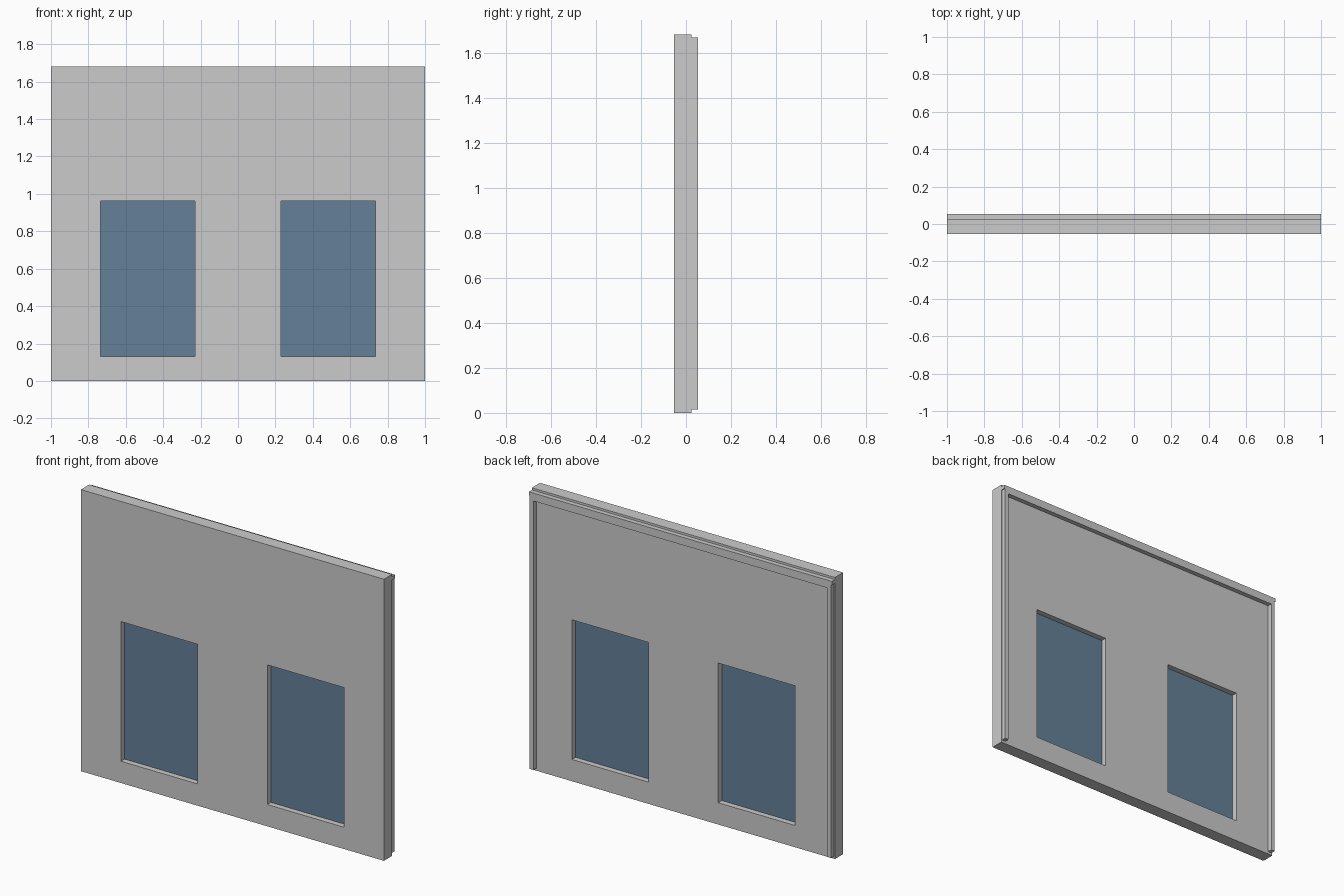
import bpy, bmesh

if "Cube" in bpy.data.objects:
    bpy.data.objects.remove(bpy.data.objects["Cube"])

H = 1.68                      # wall height
Y0, Y1, Y2 = -0.0525, 0.0245, 0.0525   # front, wall back, trim back
WIN_X, WIN_Z = (0.23, 0.735), (0.13, 0.963)


def finish(bm, name, mat=None):
    mesh = bpy.data.meshes.new(name)
    bm.to_mesh(mesh)
    bm.free()
    ob = bpy.data.objects.new(name, mesh)
    bpy.context.collection.objects.link(ob)
    if mat:
        mesh.materials.append(mat)
    return ob


def box(name, x, y, z, mat=None):
    bm = bmesh.new()
    bmesh.ops.create_cube(bm, size=1)
    for v in bm.verts:
        v.co = [r[0] if c < 0 else r[1] for c, r in zip(v.co, (x, y, z))]
    return finish(bm, name, mat)


# wall slab: front grid without the window cells, extruded to the back
xs = [-1, -WIN_X[1], -WIN_X[0], WIN_X[0], WIN_X[1], 1]
zs = [0, *WIN_Z, H]
bm = bmesh.new()
grid = [[bm.verts.new((x, Y0, z)) for z in zs] for x in xs]
for i in range(5):
    for k in range(3):
        if not (i in (1, 3) and k == 1):
            bm.faces.new((grid[i][k], grid[i + 1][k], grid[i + 1][k + 1], grid[i][k + 1]))
ext = bmesh.ops.extrude_face_region(bm, geom=bm.faces[:], use_keep_orig=True)
for g in ext["geom"]:
    if isinstance(g, bmesh.types.BMVert):
        g.co.y = Y1
bmesh.ops.recalc_face_normals(bm, faces=bm.faces[:])
finish(bm, "wall")

# glass panes in the middle of the wall, and side posts on the back
glass = bpy.data.materials.new("glass")
glass.diffuse_color = (0.13, 0.22, 0.32, 1)
glass.use_nodes = True
glass.node_tree.nodes["Principled BSDF"].inputs["Base Color"].default_value = glass.diffuse_color
ym = (Y0 + Y1) / 2
for side, s in (("left", -1), ("right", 1)):
    box(side + "_glass", sorted(s * x for x in WIN_X), (ym - 0.005, ym + 0.005), WIN_Z, glass)
    box(side + "_post", sorted((s * 0.97, s * 0.995)), (Y1, Y2), (0.015, 1.645))

# top trim on the back: inner rail under a full-width cap
box("top_rail", (-0.97, 0.97), (Y1, Y2), (1.62, 1.645))
box("top_cap", (-1, 1), (Y1, Y2), (1.645, 1.667))
